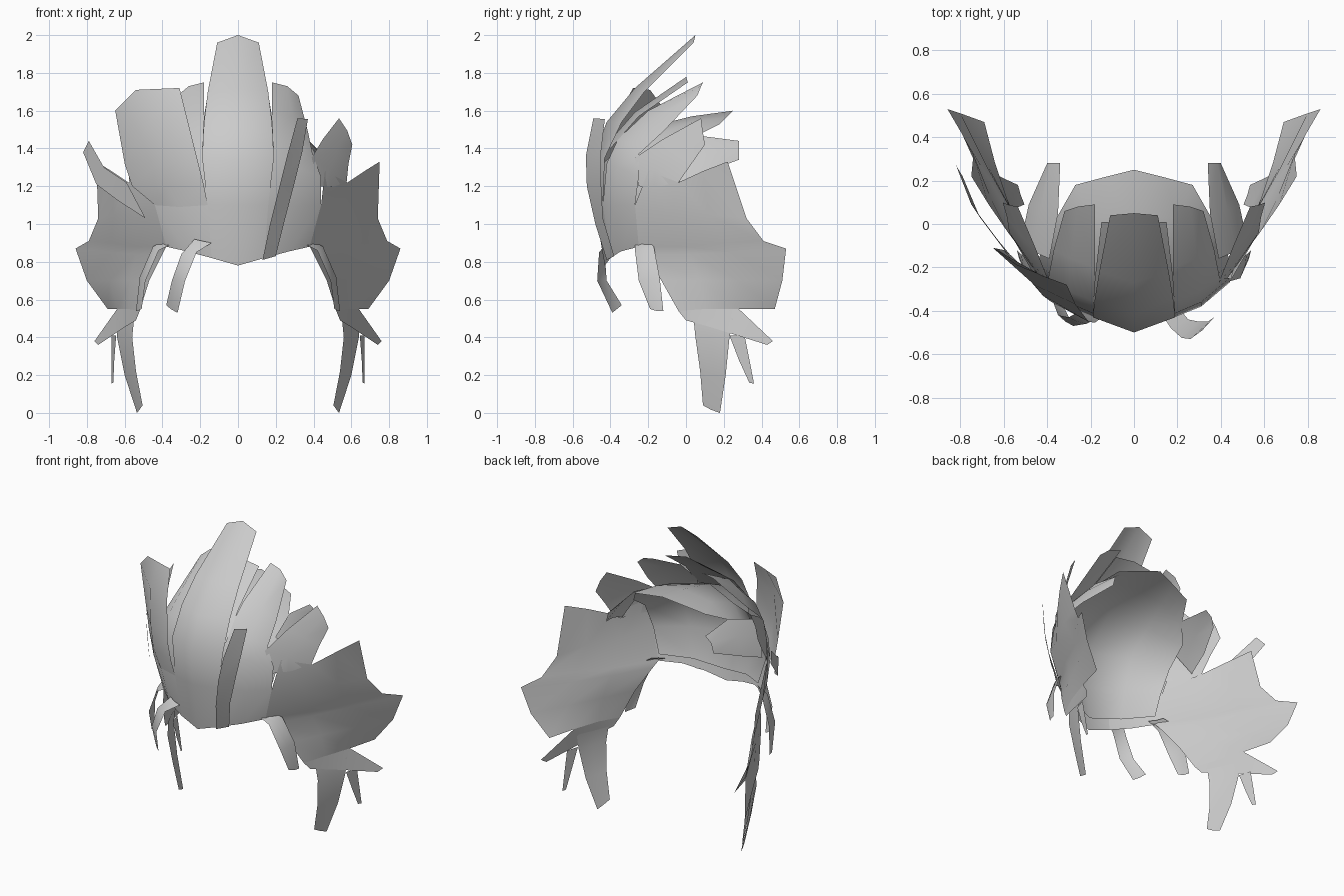
import bpy, math
from mathutils import Vector

HEAD = Vector((0, 0.25, 1.0))


def sheet(name, rows, bulge=0.0, mirror=False):
    """Open surface through rows of points; two-point rows get a bulged middle."""
    full = []
    for r in rows:
        r = [Vector(p) for p in r]
        if len(r) == 2 and bulge:
            mid = (r[0] + r[1]) / 2
            r.insert(1, mid + (mid - HEAD).normalized() * bulge)
        full.append(r)
    n = len(full[0])
    verts = [p for r in full for p in r]
    faces = [(i*n + j, i*n + j + 1, (i+1)*n + j + 1, (i+1)*n + j)
             for i in range(len(full) - 1) for j in range(n - 1)]
    me = bpy.data.meshes.new(name)
    me.from_pydata(verts, [], faces)
    ob = bpy.data.objects.new(name, me)
    bpy.context.collection.objects.link(ob)
    if mirror:
        m = ob.modifiers.new("Mirror", 'MIRROR')
        m.merge_threshold = 0.002
    bpy.context.view_layer.objects.active = ob
    ob.select_set(True)
    bpy.ops.object.shade_smooth_by_angle(angle=math.radians(50))
    ob.select_set(False)
    return ob


# Inner scalp shell, just inside the locks
sheet("scalp_shell", [
    [(0, -.42, .86), (.2, -.36, .9), (.37, -.24, .93)],
    [(0, -.455, 1.1), (.24, -.38, 1.1), (.42, -.25, 1.1)],
    [(0, -.43, 1.33), (.25, -.33, 1.33), (.44, -.19, 1.26)],
    [(0, -.25, 1.5), (.24, -.16, 1.47), (.42, -.04, 1.36)],
    [(0, .03, 1.57), (.2, .03, 1.54), (.35, .04, 1.46)],
    [(0, .25, 1.6), (.14, .215, 1.565), (.27, .18, 1.53)]], mirror=True)

# Wide jagged side sheets
sheet("side_sheet", [
    [(.46, -.2, 1.28), (.58, -.04, 1.22), (.67, .09, 1.28), (.75, .22, 1.33)],
    [(.44, -.27, 1.1), (.55, -.08, 1.05), (.66, .12, 1.05), (.74, .32, 1.03)],
    [(.38, -.25, .88), (.54, -.01, .88), (.67, .21, .9), (.79, .41, .91)],
    [(.40, -.22, .84), (.54, .02, .84), (.67, .25, .85), (.86, .53, .87)],
    [(.47, -.13, .7), (.57, .07, .7), (.68, .28, .7), (.80, .51, .7)],
    [(.52, -.04, .54), (.58, .1, .55), (.64, .28, .55), (.69, .47, .55)]],
    mirror=True)
sheet("side_spike", [
    [(.52, -.04, .54), (.54, 0, .49)],
    [(.58, .1, .55), (.59, .11, .46)],
    [(.64, .28, .55), (.65, .24, .42)],
    [(.76, .46, .38), (.74, .43, .36)]], mirror=True)

# Sideburns hanging below the side sheets
sheet("sideburn", [
    [(.55, .04, .5), (.64, .25, .5)],
    [(.56, .05, .4), (.64, .23, .4)],
    [(.54, .075, .22), (.60, .21, .2)],
    [(.505, .09, .04), (.535, .18, 0)]], .005, True)
sheet("thin_strand", [
    [(.645, .23, .41), (.67, .31, .41)],
    [(.655, .28, .28), (.67, .34, .26)],
    [(.66, .335, .16), (.67, .36, .155)]], mirror=True)

# Fringe locks
sheet("temple_lock", [
    [(.34, -.27, .9), (.40, -.2, .91)],
    [(.42, -.27, .86), (.45, -.17, .88)],
    [(.49, -.25, .7), (.52, -.14, .72)],
    [(.51, -.19, .55), (.54, -.12, .54)]], .008, True)
sheet("forehead_lock", [
    [(-.23, -.39, .92), (-.14, -.42, .9)],
    [(-.30, -.43, .84), (-.22, -.46, .85)],
    [(-.35, -.42, .7), (-.28, -.47, .7)],
    [(-.38, -.34, .57), (-.32, -.39, .53)]], .005)

# Central swept crest and the shorter one below it
sheet("crest_lock", [
    [(-.14, -.40, .82), (0, -.43, .78), (.14, -.40, .82)],
    [(-.16, -.44, 1.1), (0, -.485, 1.1), (.16, -.44, 1.1)],
    [(-.19, -.43, 1.35), (0, -.5, 1.33), (.19, -.43, 1.35)],
    [(-.18, -.34, 1.54), (0, -.42, 1.54), (.18, -.34, 1.54)],
    [(-.16, -.22, 1.7), (0, -.27, 1.72), (.16, -.22, 1.7)],
    [(-.11, .04, 1.96), (0, .05, 2.0), (.11, .04, 1.96)]])
sheet("under_crest", [
    [(-.19, -.4, 1.4), (.19, -.4, 1.4)],
    [(-.18, -.25, 1.57), (.18, -.25, 1.57)],
    [(-.15, .01, 1.75), (.15, .01, 1.75)]], .03)

# Swept locks on each side of the crown, rooted at the hairline
sheet("crown_lock", [
    [(.14, -.40, .82), (.27, -.345, .855), (.38, -.25, .88)],
    [(.16, -.44, 1.1), (.31, -.38, 1.1), (.44, -.27, 1.1)],
    [(.17, -.42, 1.32), (.31, -.36, 1.3), (.44, -.25, 1.25)],
    [(.175, -.36, 1.45), (.30, -.31, 1.43), (.395, -.25, 1.37)],
    [(.18, -.2, 1.6), (.29, -.16, 1.57), (.37, -.12, 1.49)],
    [(.18, .09, 1.75), (.26, .08, 1.73), (.32, .06, 1.68)]], 0, True)
sheet("outer_crown_lock", [
    [(.43, -.25, 1.2), (.54, -.07, 1.19)],
    [(.39, -.27, 1.35), (.575, -.04, 1.22)],
    [(.45, -.12, 1.45), (.585, .03, 1.32)],
    [(.535, .08, 1.56), (.605, .10, 1.42)]], .01, True)
sheet("rear_lock", [
    [(.39, -.16, 1.40), (.52, -.07, 1.21)],
    [(.35, .05, 1.47), (.485, .09, 1.27)],
    [(.34, .28, 1.44), (.40, .28, 1.34)]], .02, True)

# Loose locks that appear on one side only
sheet("left_front_lock", [
    [(-.44, -.27, 1.1), (-.31, -.38, 1.09), (-.16, -.44, 1.1)],
    [(-.56, -.15, 1.2), (-.38, -.36, 1.2), (-.18, -.455, 1.2)],
    [(-.60, -.12, 1.32), (-.42, -.33, 1.33), (-.21, -.45, 1.32)],
    [(-.65, -.11, 1.6), (-.46, -.28, 1.55), (-.27, -.37, 1.56)],
    [(-.54, -.19, 1.71), (-.43, -.235, 1.715), (-.31, -.28, 1.72)]])
sheet("left_spike", [
    [(-.49, -.24, 1.03), (-.50, -.23, 1.05)],
    [(-.63, -.07, 1.12), (-.59, -.13, 1.22)],
    [(-.75, .09, 1.21), (-.71, .03, 1.30)],
    [(-.82, .27, 1.38), (-.79, .22, 1.44)]])
sheet("right_front_strand", [
    [(.13, -.42, .81), (.20, -.38, .83)],
    [(.17, -.48, 1.0), (.25, -.44, 1.03)],
    [(.22, -.525, 1.2), (.30, -.45, 1.22)],
    [(.26, -.53, 1.36), (.34, -.45, 1.38)],
    [(.315, -.49, 1.56), (.37, -.43, 1.555)]])
